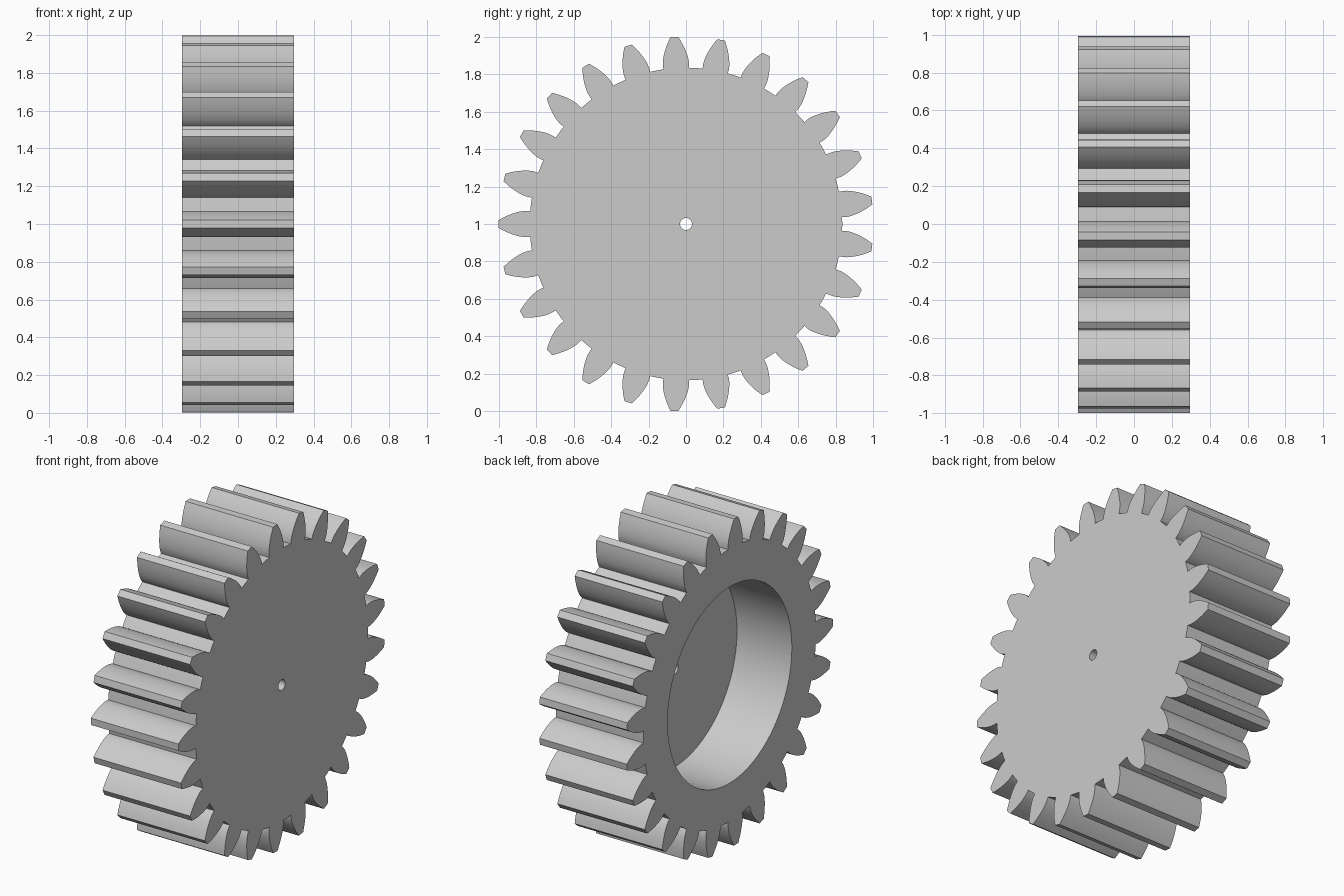
import bpy
import bmesh
from math import acos, cos, sin, tan, pi, radians

cube = bpy.data.objects.get("Cube")
if cube:
    bpy.data.objects.remove(cube, do_unlink=True)

TEETH = 25
TIP, ROOT, BASE = 1.0, 0.834, 0.855
HALF_ROOT = radians(4.7)      # half the tooth's angle at its foot
HALF_WIDTH = 0.296            # half the gear's thickness
FLOOR_X = 0.075               # floor of the recess
FLANK_STEPS = 8


def half_angle(r):
    """Half the tooth's angle at radius r, along an involute flank."""
    if r <= BASE:
        return HALF_ROOT
    a = acos(BASE / r)
    return HALF_ROOT - (tan(a) - a)


def gear_outline():
    """Polar outline of the toothed wheel, with one tooth at -y."""
    radii = [ROOT] + [BASE + (TIP - BASE) * i / FLANK_STEPS for i in range(FLANK_STEPS + 1)]
    points = []
    for k in range(TEETH):
        mid = pi + k * 2 * pi / TEETH
        points += [(r, mid - half_angle(r)) for r in radii]
        points += [(r, mid + half_angle(r)) for r in reversed(radii)]
        points.append((ROOT, mid + pi / TEETH))
    return points


def circle(radius, steps):
    return [(radius, 2 * pi * i / steps) for i in range(steps)]


bm = bmesh.new()


def add_loop(points, x):
    verts = [bm.verts.new((x, r * cos(a), 1 + r * sin(a))) for r, a in points]
    edges = [bm.edges.new((v, verts[i - 1])) for i, v in enumerate(verts)]
    return verts, edges


def wall(a, b):
    for i in range(len(a[0])):
        bm.faces.new((a[0][i - 1], a[0][i], b[0][i], b[0][i - 1]))


def cap(outer, inner):
    bmesh.ops.triangle_fill(bm, edges=outer[1] + inner[1], use_beauty=True)


# Loops of the toothed rim, the recess and the axle hole
outline, recess, bore = gear_outline(), circle(0.6, 96), circle(0.032, 32)
rim_open = add_loop(outline, -HALF_WIDTH)
rim_closed = add_loop(outline, HALF_WIDTH)
recess_mouth = add_loop(recess, -HALF_WIDTH)
recess_floor = add_loop(recess, FLOOR_X)
bore_floor = add_loop(bore, FLOOR_X)
bore_face = add_loop(bore, HALF_WIDTH)

# Flat faces, then the walls between them
cap(rim_closed, bore_face)
cap(rim_open, recess_mouth)
cap(recess_floor, bore_floor)
wall(rim_open, rim_closed)
wall(recess_mouth, recess_floor)
wall(bore_floor, bore_face)
bmesh.ops.recalc_face_normals(bm, faces=bm.faces[:])

mesh = bpy.data.meshes.new("spur_gear")
bm.to_mesh(mesh)
bm.free()
gear = bpy.data.objects.new("spur_gear", mesh)
bpy.context.collection.objects.link(gear)

# Plain grey finish
grey = bpy.data.materials.new("light_grey")
grey.use_nodes = True
colour = (0.6, 0.6, 0.6, 1)
grey.diffuse_color = colour
grey.node_tree.nodes["Principled BSDF"].inputs["Base Color"].default_value = colour
mesh.materials.append(grey)

# Smooth flanks with sharp edges
bpy.ops.object.select_all(action="DESELECT")
gear.select_set(True)
bpy.context.view_layer.objects.active = gear
bpy.ops.object.shade_smooth_by_angle(angle=radians(30))
